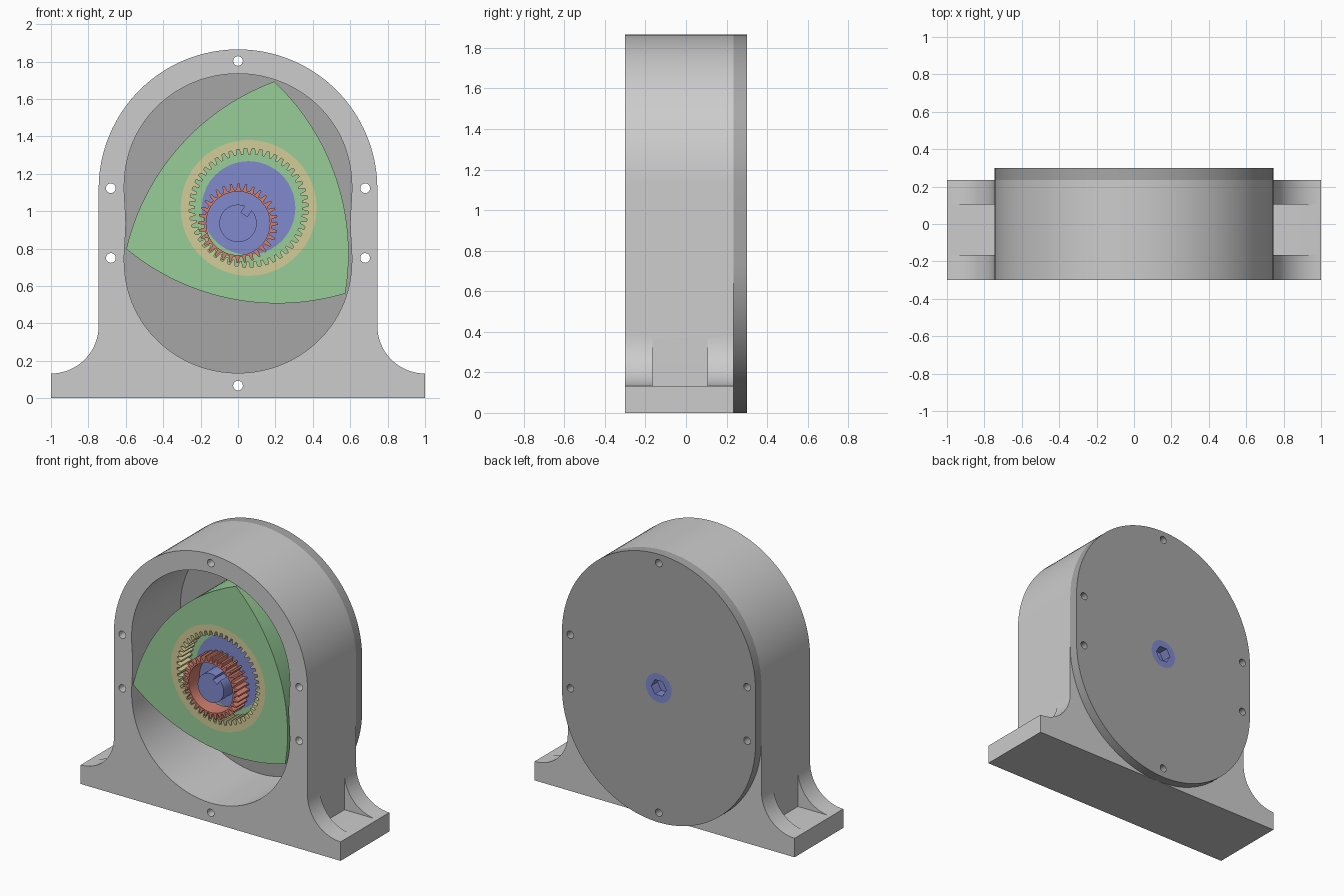
import bpy, bmesh, math
from mathutils import Matrix, Vector

if "Cube" in bpy.data.objects:
    bpy.data.objects.remove(bpy.data.objects["Cube"])

def lin(c):
    c /= 255
    return c / 12.92 if c < 0.04045 else ((c + 0.055) / 1.055) ** 2.4

def material(name, r, g, b):
    m = bpy.data.materials.new(name)
    m.diffuse_color = (lin(r), lin(g), lin(b), 1)
    m.use_nodes = True
    m.node_tree.nodes["Principled BSDF"].inputs["Base Color"].default_value = m.diffuse_color
    return m

LIGHT = material("light_grey", 204, 204, 204)
DARK = material("dark_grey", 166, 166, 166)
GREEN = material("green", 153, 206, 153)
YELLOW = material("pale_yellow", 211, 204, 152)
BLUE = material("blue", 128, 138, 206)
RED = material("red", 212, 128, 112)

FRONT, SEAM, BACK, FLOOR = -0.30, 0.235, 0.30, -0.18
E, R = 0.1, 0.7                       # eccentricity and generating radius
SHAFT = Vector((0, 0.935))            # shaft centre in x, z
TURN = math.radians(34.5)             # eccentric angle, clockwise from up
ECC = SHAFT + E * Vector((math.sin(TURN), math.cos(TURN)))
MESH = math.radians(270) - TURN       # direction in which the gears meet

def arc(c, r, a0, a1, n):
    """Points on an arc, angles in degrees."""
    out = []
    for i in range(n + 1):
        a = math.radians(a0 + (a1 - a0) * i / n)
        out.append((c[0] + r * math.cos(a), c[1] + r * math.sin(a)))
    return out

def circle(c, r, n=64):
    return arc(c, r, 0, 360, n)[:-1]

def gear(c, n, r_in, r_out, w_in, w_out):
    """Toothed loop with an outward tooth centred on the meshing direction."""
    pts = []
    for i in range(n):
        for r, w in ((r_in, -w_in), (r_out, -w_out), (r_out, w_out), (r_in, w_in)):
            a = MESH + (i + w) * math.tau / n
            pts.append((c[0] + r * math.cos(a), c[1] + r * math.sin(a)))
    return pts

def prism(name, loops, y0, y1, mat, smooth=True):
    """Extrude an x-z outline (first loop) with holes (other loops) along y."""
    cu = bpy.data.curves.new(name, 'CURVE')
    cu.dimensions, cu.fill_mode, cu.extrude = '2D', 'BOTH', (y1 - y0) / 2
    for loop in loops:
        s = cu.splines.new('POLY')
        s.points.add(len(loop) - 1)
        for p, q in zip(s.points, loop):
            p.co = (q[0], q[1], 0, 1)
        s.use_cyclic_u = True
    tmp = bpy.data.objects.new(name + "_outline", cu)
    bpy.context.collection.objects.link(tmp)
    dg = bpy.context.evaluated_depsgraph_get()
    me = bpy.data.meshes.new_from_object(tmp.evaluated_get(dg))
    bpy.data.objects.remove(tmp)
    bm = bmesh.new()
    bm.from_mesh(me)
    bm.transform(Matrix.Translation((0, (y0 + y1) / 2, 0)) @ Matrix.Rotation(math.pi / 2, 4, 'X'))
    bmesh.ops.remove_doubles(bm, verts=bm.verts, dist=1e-5)
    bmesh.ops.recalc_face_normals(bm, faces=bm.faces)
    bm.to_mesh(me)
    bm.free()
    me.materials.clear()
    me.materials.append(mat)
    ob = bpy.data.objects.new(name, me)
    bpy.context.collection.objects.link(ob)
    if smooth:
        shade(ob)
    return ob

def shade(ob):
    bpy.ops.object.select_all(action='DESELECT')
    ob.select_set(True)
    bpy.context.view_layer.objects.active = ob
    bpy.ops.object.shade_smooth_by_angle(angle=math.radians(30))

# Bolt holes shared by the housing and the back plate
bolts = [circle(p, 0.026, 20) for p in
         ((0, 1.803), (0, 0.067), (0.68, 1.123), (-0.68, 1.123), (0.68, 0.75), (-0.68, 0.75))]

# Housing: footed arch with a two-lobed chamber
W, TOP, FOOT, FIL = 0.745, 1.12, 0.132, 0.255
right = [(1, 0)] + arc((1, FOOT + FIL), FIL, 270, 180, 16)
left = [(-x, z) for x, z in reversed(right)]
outline = right + arc((0, TOP), W, 0, 180, 64) + left
chamber = []
for i in range(144):
    t = i * math.tau / 144
    chamber.append((E * math.sin(3 * t) + R * math.sin(t),
                    SHAFT.y + E * math.cos(3 * t) + R * math.cos(t)))
housing = prism("housing", [outline, chamber] + bolts, FRONT, SEAM, LIGHT, False)

# Foot pockets cut through the middle of each fillet
for side in (-1, 1):
    x0, x1 = sorted((side * (W + 0.001), side * 1.1))
    cutter = prism("foot_pocket_cutter", [[(x0, FOOT + 0.001), (x1, FOOT + 0.001), (x1, 0.45), (x0, 0.45)]],
                   -0.165, 0.105, LIGHT, False)
    cutter.hide_render = True
    mod = housing.modifiers.new("pocket", 'BOOLEAN')
    mod.operation, mod.solver, mod.object = 'DIFFERENCE', 'EXACT', cutter
    bpy.context.view_layer.objects.active = housing
    bpy.ops.object.modifier_apply(modifier=mod.name)
    bpy.data.objects.remove(cutter)
shade(housing)

# Back plate: stadium with bolt holes and shaft bore
stadium = arc((0, TOP), W, 0, 180, 64) + arc((0, W), W, 180, 360, 64)
prism("back_plate", [stadium, circle(SHAFT, 0.1)] + bolts, SEAM, BACK, DARK)

# Rotor: three bulged flanks around the eccentric centre
TIP, FLANK = 0.69, 0.495
half, sag = TIP * math.sin(math.pi / 3), FLANK - TIP / 2
rad = (half ** 2 + sag ** 2) / (2 * sag)
spread = math.degrees(math.asin(half / rad))
rotor = []
for k in range(3):
    d = 90 - math.degrees(TURN) / 3 + 60 + 120 * k
    v = Vector((math.cos(math.radians(d)), math.sin(math.radians(d))))
    rotor += arc(ECC - v * (rad - FLANK), rad, d - spread, d + spread, 28)[:-1]
RING, JOURNAL = 0.363, 0.25
prism("rotor", [rotor, circle(ECC, RING, 96)], FRONT, SEAM, GREEN)
prism("rotor_bearing_collar", [circle(ECC, RING, 96), circle(ECC, JOURNAL)], FLOOR, SEAM, GREEN)

# Internal ring gear in the rotor and fixed gear around the shaft
prism("ring_gear", [circle(ECC, RING, 96), gear(ECC, 48, 0.287, 0.318, 0.34, 0.18)],
      FRONT, FLOOR, YELLOW)
prism("fixed_gear", [gear(SHAFT, 32, 0.18, 0.213, 0.31, 0.13), circle(SHAFT, 0.17)],
      FRONT, FLOOR, RED)

# Eccentric shaft: keyed front end, journal, and back end with hex socket
prism("eccentric_journal", [circle(ECC, JOURNAL)], FLOOR, SEAM - 0.005, BLUE)
key = 90 - math.degrees(TURN)
gap = math.degrees(math.asin(0.2))
u = Vector((math.cos(math.radians(key)), math.sin(math.radians(key))))
n = Vector((-u.y, u.x))
slot = [tuple(SHAFT + u * 0.058 - n * 0.02), tuple(SHAFT + u * 0.058 + n * 0.02)]
prism("shaft_front", [arc(SHAFT, 0.1, key + gap, key + 360 - gap, 60) + slot], FRONT, FLOOR, BLUE)
prism("shaft_core", [circle(SHAFT, 0.1)], FLOOR, 0.2, BLUE)
prism("shaft_back", [circle(SHAFT, 0.1), circle(SHAFT, 0.058, 6)], 0.2, BACK, BLUE)
